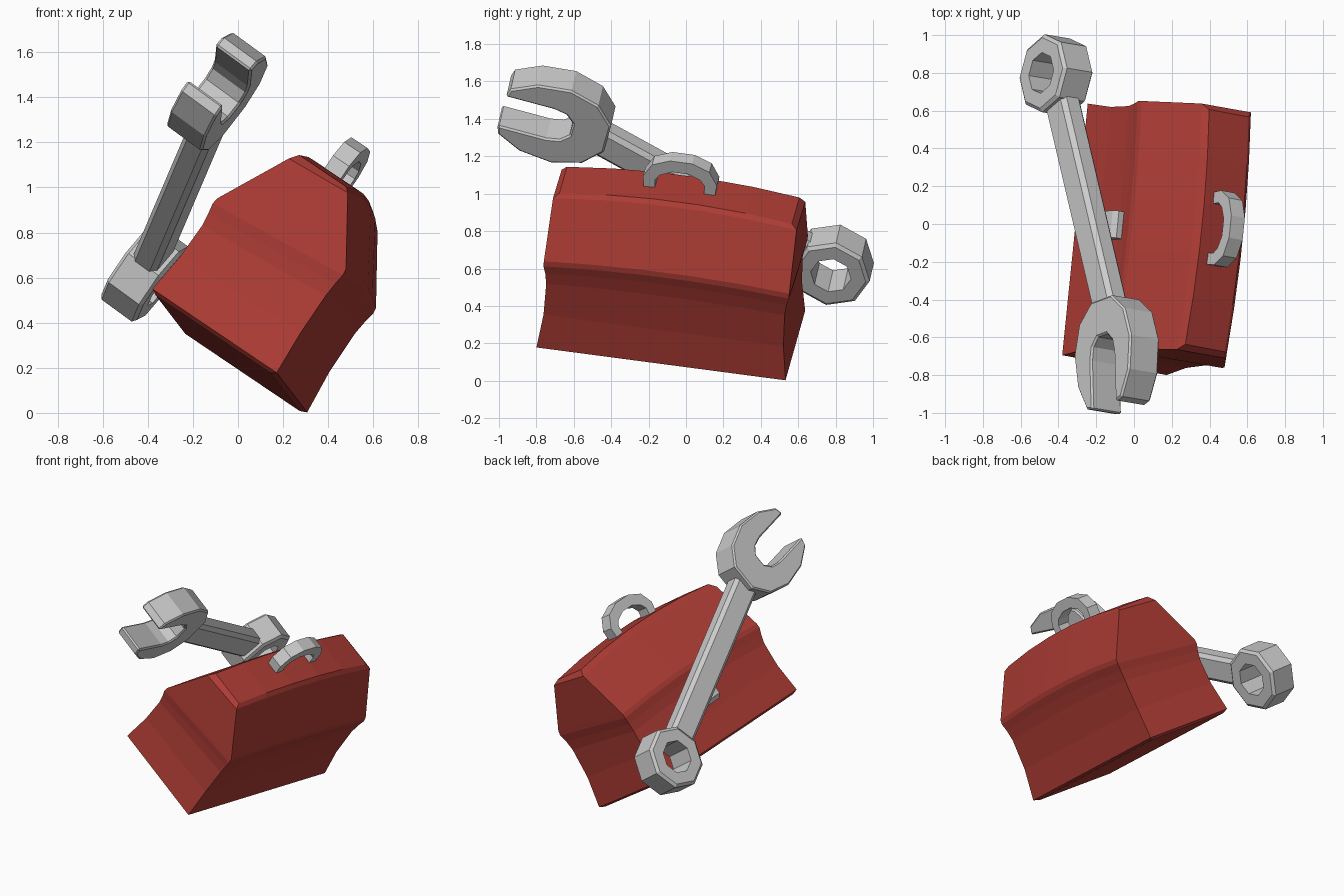
import bpy, bmesh
from math import cos, sin, pi, radians
from mathutils import Vector, Matrix

if "Cube" in bpy.data.objects:
    bpy.data.objects.remove(bpy.data.objects["Cube"])


def frame(origin, y_axis, x_hint):
    """Placement matrix from an origin, a length axis and a rough width axis."""
    y = Vector(y_axis).normalized()
    z = Vector(x_hint).cross(y).normalized()
    x = y.cross(z)
    m = Matrix((x, y, z)).transposed().to_4x4()
    m.translation = origin
    return m


def loft(name, rings, matrix, cyclic=False, strips=False, bevel=0, mat=None):
    """Join equal rings of points; ends close with n-gons or left-right strips."""
    bm = bmesh.new()
    vs = [[bm.verts.new(p) for p in r] for r in rings]
    n = len(vs[0])
    pairs = list(zip(vs, vs[1:])) + ([(vs[-1], vs[0])] if cyclic else [])
    for a, b in pairs:
        for i in range(n):
            j = (i + 1) % n
            bm.faces.new((a[i], a[j], b[j], b[i]))
    if not cyclic:
        for r in (vs[0], vs[-1]):
            if strips:
                for i in range(n // 2 - 1):
                    bm.faces.new((r[i], r[i + 1], r[n - 2 - i], r[n - 1 - i]))
            else:
                bm.faces.new(r)
    bmesh.ops.recalc_face_normals(bm, faces=bm.faces)
    me = bpy.data.meshes.new(name)
    bm.to_mesh(me)
    bm.free()
    ob = bpy.data.objects.new(name, me)
    bpy.context.collection.objects.link(ob)
    ob.matrix_world = matrix
    if mat:
        me.materials.append(mat)
    if bevel:
        mod = ob.modifiers.new("edge_bevel", 'BEVEL')
        mod.width, mod.segments = bevel, 1
        mod.limit_method, mod.angle_limit = 'ANGLE', radians(50)
    return ob


def prism(name, pts, z0, z1, matrix, bevel=0):
    return loft(name, [[(x, y, z) for x, y in pts] for z in (z0, z1)], matrix, bevel=bevel)


red = bpy.data.materials.new("red_paint")
red.diffuse_color = (0.42, 0.045, 0.035, 1)
red.use_nodes = True
red.node_tree.nodes["Principled BSDF"].inputs["Base Color"].default_value = red.diffuse_color

# Toolbox: half profile of (half width, height, half length, middle arch, drop on the left)
box = frame((-0.045, -0.082, 0.264), (0.1, 0.985, -0.13), (0.816, -0.178, -0.549))
half = [(.310, .00, .650, 0, 0), (.337, .015, .675, 0, 0), (.320, .22, .650, 0, .01),
        (.318, .42, .646, .02, .045), (.324, .49, .654, .03, .06), (.332, .54, .665, .03, .06),
        (.328, .57, .665, .03, .06), (.140, .855, .660, .045, .02), (.115, .875, .630, .045, 0)]
stations = []
for s in (-1, -.6, -.2, .2, .6, 1):
    right, left = [[(side * w - (.025 if side < 0 and h > .8 else 0), s * l,
                     h + b * (1 - s * s) - (d if side < 0 else 0))
                    for w, h, l, b, d in half] for side in (1, -1)]
    stations.append(right + left[::-1])
loft("toolbox_body", stations, box, strips=True, mat=red)

# Carrying handle: square bar following an arch
outer = [(.19, .88), (.20, .98), (.155, 1.06), (.06, 1.10)]
inner = [(.13, .88), (.135, .965), (.11, 1.00), (.045, 1.03)]
arch = list(zip(outer, inner))
arch += [((-a, b), (-c, d)) for (a, b), (c, d) in reversed(arch)]
loft("carry_handle", [[(-.082, *o), (.005, *o), (.005, *i), (-.082, *i)] for o, i in arch],
     box)

# Latch on the side of the box
latch = [(-.30, .25), (-.36, .25), (-.385, .28), (-.375, .41), (-.355, .44), (-.30, .44)]
loft("latch", [[(x, y, z) for x, z in latch] for y in (-.07, .075)], box)

# Wrench: origin at the ring, y along the shaft towards the jaw
wrench = frame((-0.413, 0.787, 0.62), (0.201, -0.858, 0.471), (-0.558, -0.508, -0.649))
T = .098

# Eight-sided ring end
ring_profile = [(.11, -T), (.19, -T), (.21, -T + .015), (.21, T - .015), (.19, T), (.11, T)]
ring = [[(r * cos(a), r * sin(a), z) for r, z in ring_profile]
        for a in (pi / 8 + k * pi / 4 for k in range(8))]
loft("wrench_ring", ring, wrench, cyclic=True)

# Shaft
prism("wrench_shaft", [(-.088, .16), (.088, .16), (.088, 1.48), (-.088, 1.48)],
      -.064, .064, wrench, bevel=.024)

# Open jaw, turned away from the shaft line
side = [(.09, -.235), (.20, -.14), (.25, .02), (.228, .20), (.155, .335), (.10, .35),
        (.10, .08), (.085, .01), (.04, -.035)]
outline = side + [(-x, y) for x, y in reversed(side)]
jaw = wrench @ Matrix.Translation((.003, 1.657, .013)) @ Matrix.Rotation(radians(-17), 4, 'Z')
prism("wrench_jaw", outline, -T, T, jaw, bevel=.01)
